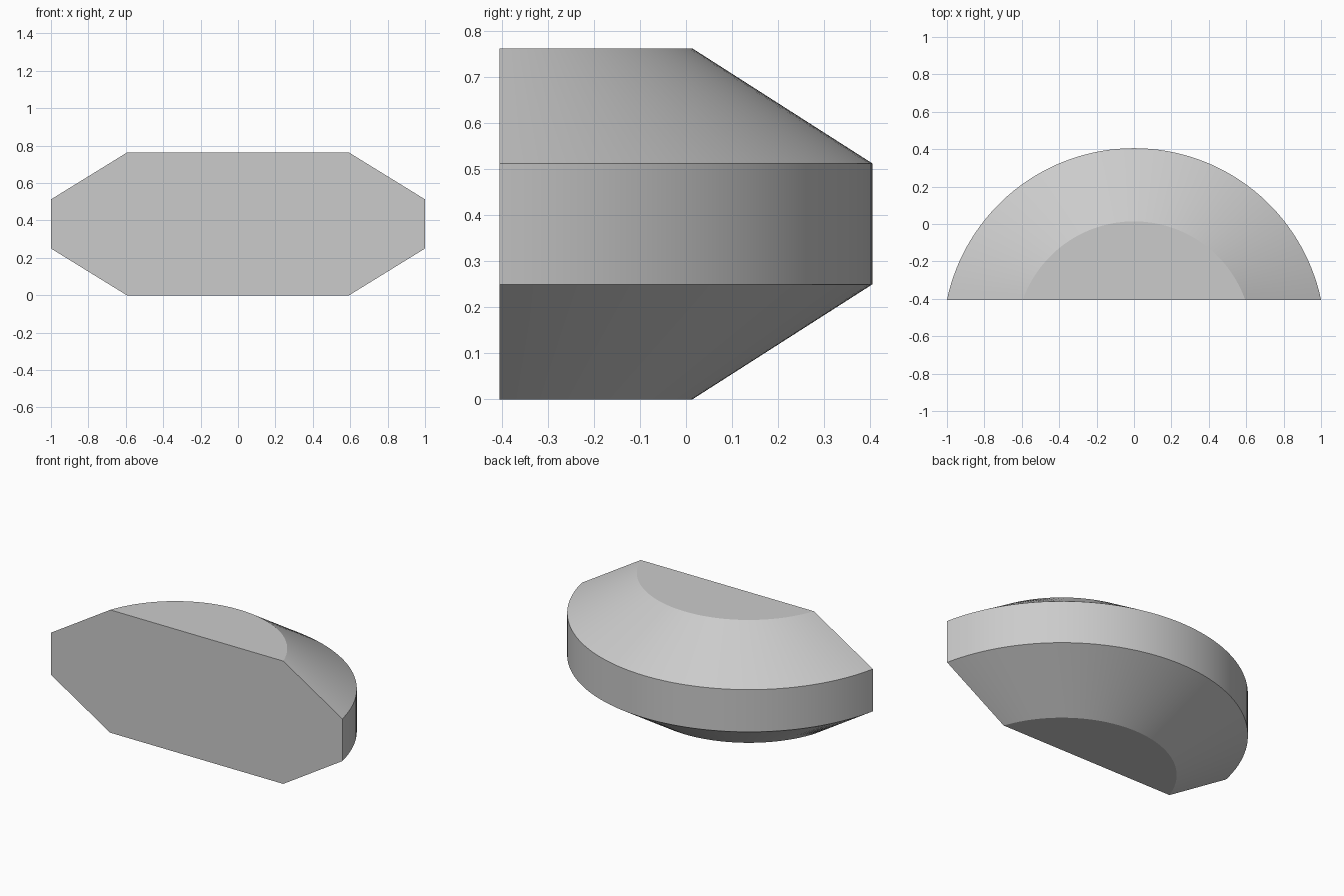
import bpy, bmesh, math

cube = bpy.data.objects.get("Cube")
if cube:
    bpy.data.objects.remove(cube, do_unlink=True)

CENTRE_Y = -0.617    # axis of the turned shape, behind the flat cut
FRONT_Y = -0.405     # flat front plane
SEGMENTS = 64
PROFILE = [(0.631, 0.0), (1.0223, 0.25), (1.0223, 0.5125), (0.631, 0.7625)]

grey = bpy.data.materials.new("plain_grey")
grey.use_nodes = True
colour = (0.6, 0.6, 0.6, 1)
grey.diffuse_color = colour
grey.node_tree.nodes["Principled BSDF"].inputs["Base Color"].default_value = colour


def arc(bm, radius, z):
    """Arc of vertices that starts and ends on the front plane."""
    start = math.asin((FRONT_Y - CENTRE_Y) / radius)
    step = (math.pi - 2 * start) / SEGMENTS
    return [bm.verts.new((radius * math.cos(start + i * step),
                          CENTRE_Y + radius * math.sin(start + i * step), z))
            for i in range(SEGMENTS + 1)]


bm = bmesh.new()
rings = [arc(bm, r, z) for r, z in PROFILE]

# Lower bevel, upright band and upper bevel
for low, high in zip(rings, rings[1:]):
    for i in range(SEGMENTS):
        bm.faces.new((low[i], low[i + 1], high[i + 1], high[i]))

# Flat bottom, top and front
bm.faces.new(rings[0])
bm.faces.new(rings[-1])
bm.faces.new([r[0] for r in rings] + [r[-1] for r in reversed(rings)])
bmesh.ops.recalc_face_normals(bm, faces=bm.faces)

mesh = bpy.data.meshes.new("bevelled_half_disc")
bm.to_mesh(mesh)
bm.free()
mesh.materials.append(grey)
body = bpy.data.objects.new("bevelled_half_disc", mesh)
bpy.context.collection.objects.link(body)

# Smooth curved walls with crisp rims
bpy.ops.object.select_all(action="DESELECT")
body.select_set(True)
bpy.context.view_layer.objects.active = body
bpy.ops.object.shade_smooth_by_angle(angle=math.radians(20))
